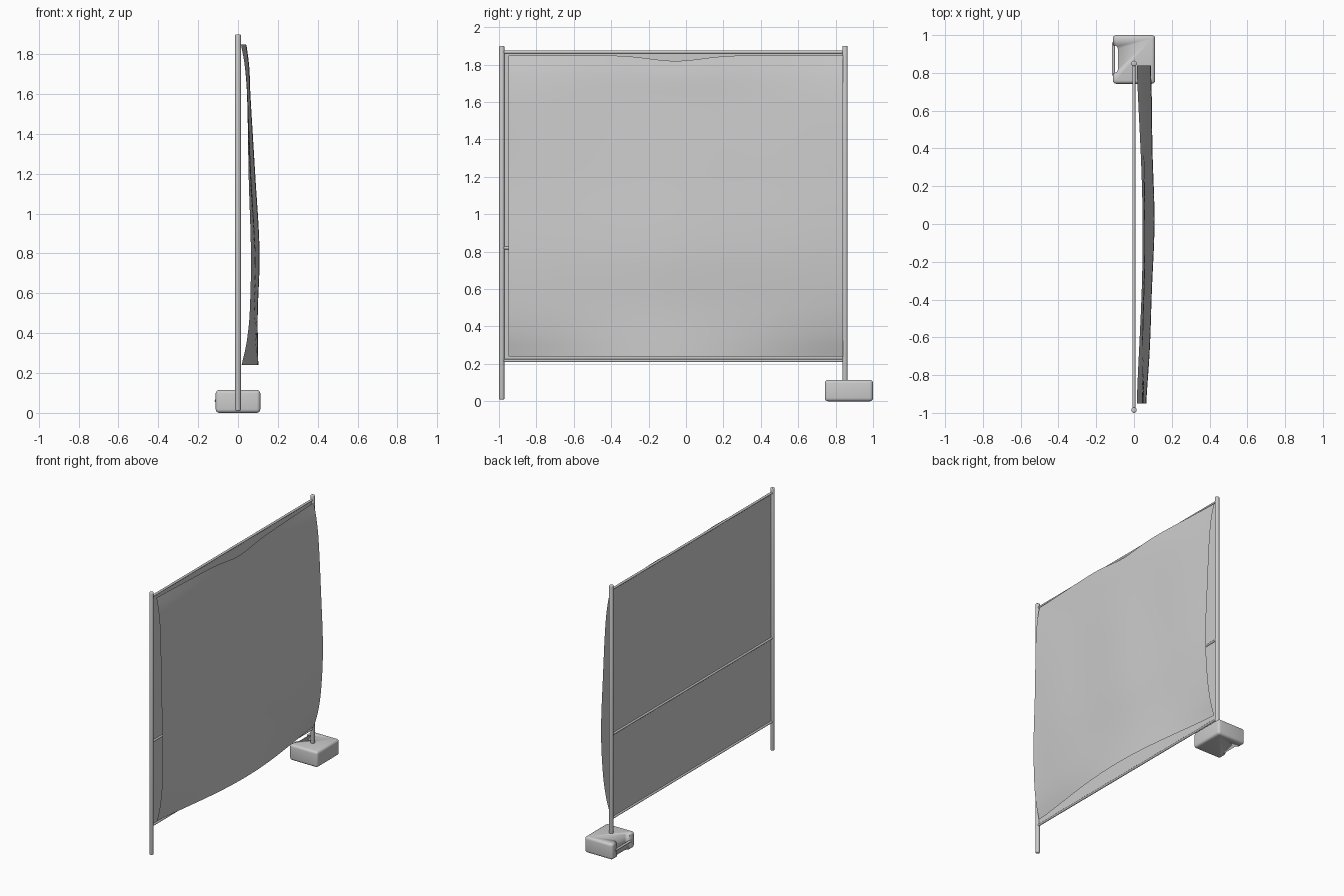
import bpy, bmesh, math
from mathutils import Vector

cube = bpy.data.objects.get("Cube")
if cube:
    bpy.data.objects.remove(cube, do_unlink=True)

grey = bpy.data.materials.new("light grey")
grey.use_nodes = True
grey.diffuse_color = (0.6, 0.6, 0.6, 1)
grey.node_tree.nodes["Principled BSDF"].inputs["Base Color"].default_value = (0.6, 0.6, 0.6, 1)

FRONT, BACK = -0.985, 0.85      # pole positions
LOW, MID, HIGH = 0.217, 0.82, 1.867  # rail heights


def finish(name, bm, angle=40):
    mesh = bpy.data.meshes.new(name)
    bm.to_mesh(mesh)
    bm.free()
    obj = bpy.data.objects.new(name, mesh)
    bpy.context.collection.objects.link(obj)
    mesh.materials.append(grey)
    bpy.ops.object.select_all(action='DESELECT')
    obj.select_set(True)
    bpy.context.view_layer.objects.active = obj
    bpy.ops.object.shade_smooth_by_angle(angle=math.radians(angle))
    return obj


def rod(name, start, end, radius, soft=0.0):
    a, b = Vector(start), Vector(end)
    bm = bmesh.new()
    bmesh.ops.create_cone(bm, cap_ends=True, segments=20, radius1=radius,
                          radius2=radius, depth=(b - a).length)
    if soft:
        rims = [e for e in bm.edges if abs(e.verts[0].co.z - e.verts[1].co.z) < 1e-5]
        bmesh.ops.bevel(bm, geom=rims, offset=soft, segments=3, affect='EDGES', profile=0.5)
    turn = (b - a).to_track_quat('Z', 'Y').to_matrix()
    bmesh.ops.rotate(bm, verts=bm.verts, matrix=turn)
    bmesh.ops.translate(bm, verts=bm.verts, vec=(a + b) / 2)
    return finish(name, bm)


def box(name, low, high, bevel):
    bm = bmesh.new()
    bmesh.ops.create_cube(bm, size=1)
    for v in bm.verts:
        v.co = [lo + (c + 0.5) * (hi - lo) for c, lo, hi in zip(v.co, low, high)]
    bmesh.ops.bevel(bm, geom=bm.edges[:], offset=bevel, segments=4,
                    affect='EDGES', profile=0.5)
    return finish(name, bm)


def sample(points, z):
    """Smoothly read a profile of (height, offset) points."""
    n = len(points)
    if z <= points[0][0]:
        return points[0][1]
    for i in range(n - 1):
        (z0, x0), (z1, x1) = points[i], points[i + 1]
        if z <= z1:
            def slope(k):
                a, b = points[max(k - 1, 0)], points[min(k + 1, n - 1)]
                return (b[1] - a[1]) / (b[0] - a[0])
            h, t = z1 - z0, (z - z0) / (z1 - z0)
            return ((2*t**3 - 3*t*t + 1) * x0 + (t**3 - 2*t*t + t) * h * slope(i)
                    + (3*t*t - 2*t**3) * x1 + (t**3 - t*t) * h * slope(i + 1))
    return points[-1][1]


# Frame: two poles and three rails
rod("front_pole", (0, FRONT, 0.01), (0, FRONT, 1.9), 0.0145, 0.006)
rod("back_pole", (0, BACK, 0.01), (0, BACK, 1.9), 0.0145, 0.006)
for name, z in (("bottom_rail", LOW), ("middle_rail", MID), ("top_rail", HIGH)):
    rod(name, (0, FRONT, z), (0, BACK, z), 0.008)

# Flat backing panel between the rails
bm = bmesh.new()
corners = [(0, FRONT, LOW), (0, BACK, LOW), (0, BACK, HIGH), (0, FRONT, HIGH)]
bm.faces.new([bm.verts.new(c) for c in corners])
finish("backing_panel", bm)

# Billowing cloth, blended between its side and centre profiles
side = [(0.24, 0.018), (0.35, 0.045), (0.5, 0.064), (0.8, 0.074),
        (1.2, 0.061), (1.6, 0.048), (1.75, 0.034), (1.85, 0.015)]
centre = [(0.24, 0.102), (0.5, 0.096), (0.8, 0.102), (1.2, 0.08),
          (1.6, 0.06), (1.75, 0.056), (1.85, 0.046)]
bm = bmesh.new()
bmesh.ops.create_grid(bm, x_segments=60, y_segments=60, size=1)
for v in bm.verts:
    u, w = v.co.x, (v.co.y + 1) / 2
    z = 0.24 + w * 1.61
    bell = math.cos(u * math.pi / 2) ** 1.3 if abs(u) < 0.999 else 0
    x = sample(side, z) * (1 - bell) + sample(centre, z) * bell
    x += 0.012 * (u + 0.3) * math.sin(math.pi * w)
    x += 0.003 * math.sin(u * 8 + w * 3) * math.sin(math.pi * w)
    dip = 0.03 * math.exp(-(u / 0.22) ** 2) * w ** 8
    v.co = (x, -0.055 + u * 0.895, z - dip)
finish("cloth", bm, 60)

# Weighted foot with a grip recess and handle
foot = box("foot_weight", (-0.112, 0.742, 0), (0.112, 1.0, 0.115), 0.018)
cutter = box("grip_cutter", (-0.2, 0.8, -0.1), (-0.085, 0.945, 0.25), 0.02)
cutter.hide_render = True
cutter.hide_viewport = True
cut = foot.modifiers.new("grip recess", 'BOOLEAN')
cut.object = cutter
cut.operation = 'DIFFERENCE'
cut.solver = 'EXACT'
rod("foot_handle", (-0.109, 0.785, 0.06), (-0.109, 0.96, 0.06), 0.008)
